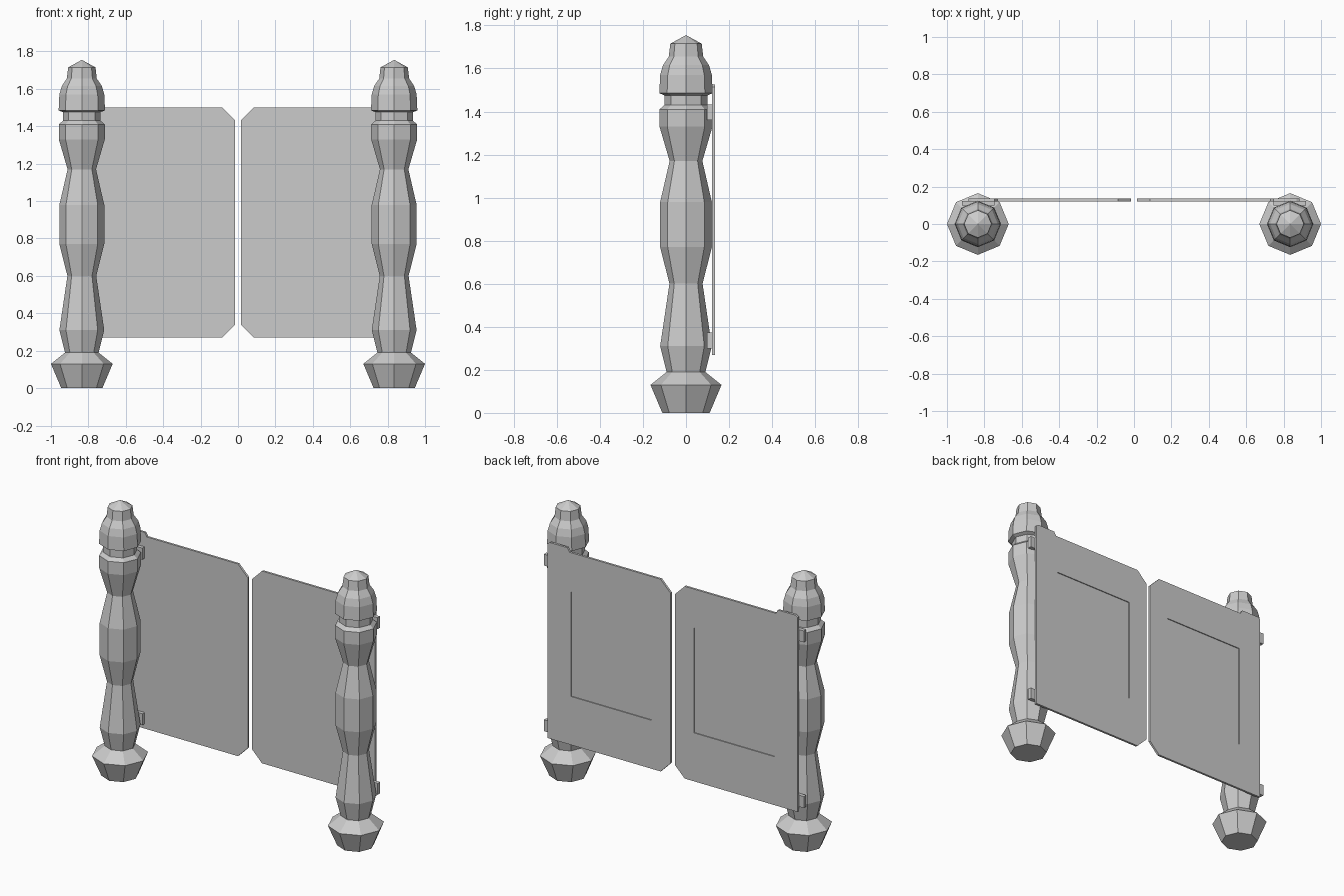
import bpy, bmesh, math
from mathutils import Vector

if "Cube" in bpy.data.objects:
    bpy.data.objects.remove(bpy.data.objects["Cube"])

POST_X = 0.835
# Turned post profile: (radius, height)
PROFILE = [(0.11, 0), (0.165, 0.13), (0.09, 0.19), (0.12, 0.31), (0.077, 0.6),
           (0.12, 0.77), (0.12, 0.98), (0.076, 1.17), (0.123, 1.33), (0.123, 1.41),
           (0.1, 1.43), (0.1, 1.475), (0.124, 1.485), (0.12, 1.57), (0.107, 1.615),
           (0.08, 1.655), (0.073, 1.715)]
TIP_Z = 1.755
SIDES = 8


def finish(name, bm):
    bmesh.ops.recalc_face_normals(bm, faces=bm.faces)
    mesh = bpy.data.meshes.new(name)
    bm.to_mesh(mesh)
    bm.free()
    obj = bpy.data.objects.new(name, mesh)
    bpy.context.collection.objects.link(obj)
    return obj


def make_post(name, x):
    bm = bmesh.new()
    rings = [[bm.verts.new((x + r * math.cos(math.tau * i / SIDES),
                            r * math.sin(math.tau * i / SIDES), z))
              for i in range(SIDES)] for r, z in PROFILE]
    tip = bm.verts.new((x, 0, TIP_Z))
    bm.faces.new(rings[0])
    for i in range(SIDES):
        j = (i + 1) % SIDES
        for low, high in zip(rings, rings[1:]):
            bm.faces.new((low[i], low[j], high[j], high[i]))
        bm.faces.new((rings[-1][i], rings[-1][j], tip))
    return finish(name, bm)


def make_slab(name, outline, y0, y1):
    bm = bmesh.new()
    face = bm.faces.new([bm.verts.new((x, y0, z)) for x, z in outline])
    new = bmesh.ops.extrude_face_region(bm, geom=[face])["geom"]
    bmesh.ops.translate(bm, vec=Vector((0, y1 - y0, 0)),
                        verts=[v for v in new if isinstance(v, bmesh.types.BMVert)])
    return finish(name, bm)


def rect(x0, x1, z0, z1):
    return [(x0, z0), (x1, z0), (x1, z1), (x0, z1)]


# Door leaf: clipped inner corners, raised lip by the hinge side
DOOR = [(0.015, 0.34), (0.085, 0.27), (0.885, 0.27), (0.885, 1.515), (0.87, 1.525),
        (0.745, 1.525), (0.73, 1.5), (0.085, 1.5), (0.015, 1.43)]

for side, s in (("left", -1), ("right", 1)):
    make_post(side + "_post", s * POST_X)

    def flip(pts):
        return [(s * x, z) for x, z in pts]

    # Door with a shallow recess on its back face
    door = make_slab(side + "_door", flip(DOOR), 0.121, 0.135)
    cutter = make_slab(side + "_recess_cutter", flip(rect(0.15, 0.72, 0.58, 1.25)), 0.129, 0.2)
    cutter.hide_render = True
    cutter.hide_set(True)
    cut = door.modifiers.new("recess", 'BOOLEAN')
    cut.operation = 'DIFFERENCE'
    cut.solver = 'EXACT'
    cut.object = cutter

    # Hinge blocks between post and door
    for level, z in (("lower", 0.30), ("upper", 1.36)):
        make_slab(f"{side}_{level}_hinge", flip(rect(0.745, 0.92, z, z + 0.073)), 0.098, 0.123)
